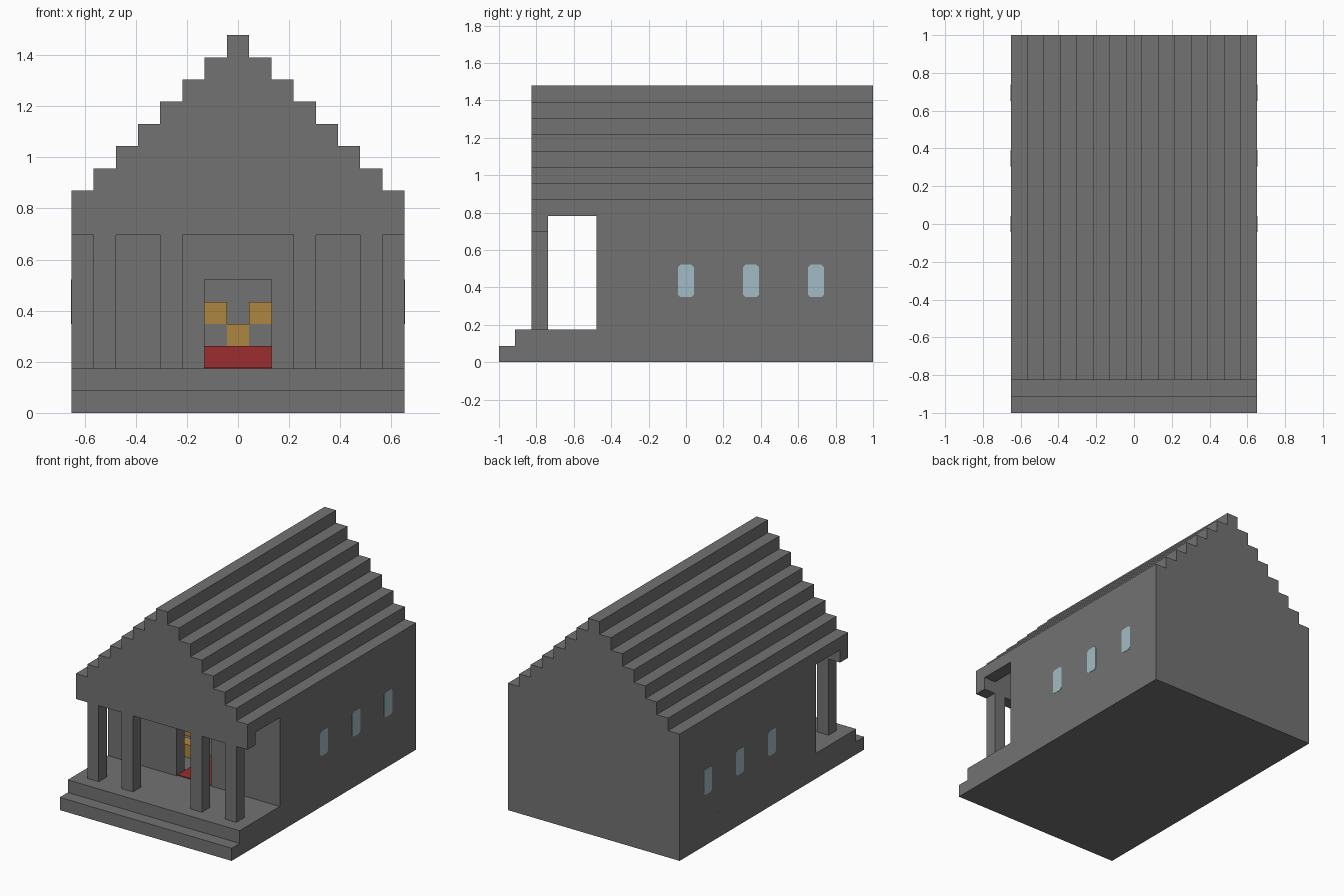
import bpy
import bmesh
import math

if "Cube" in bpy.data.objects:
    bpy.data.objects.remove(bpy.data.objects["Cube"], do_unlink=True)

U = 2 / 23  # one block of the building grid


def material(name, colour):
    m = bpy.data.materials.new(name)
    m.use_nodes = True
    m.diffuse_color = (*colour, 1)
    m.node_tree.nodes["Principled BSDF"].inputs["Base Color"].default_value = (*colour, 1)
    return m


STONE = material("grey stone", (0.17, 0.17, 0.17))
RED = material("red carpet", (0.32, 0.027, 0.029))
WOOD = material("golden wood", (0.42, 0.24, 0.055))
GLASS = material("pale blue glass", (0.36, 0.5, 0.55))


def finish(name, bm, mat):
    bmesh.ops.recalc_face_normals(bm, faces=bm.faces)
    mesh = bpy.data.meshes.new(name)
    bm.to_mesh(mesh)
    bm.free()
    mesh.materials.append(mat)
    ob = bpy.data.objects.new(name, mesh)
    bpy.context.collection.objects.link(ob)
    return ob


def blocks(name, boxes, mat=STONE):
    """One object from boxes given as x, y and z ranges in grid blocks."""
    bm = bmesh.new()
    for ranges in boxes:
        verts = bmesh.ops.create_cube(bm, size=1)["verts"]
        for v in verts:
            v.co = [U * (b if c > 0 else a) for c, (a, b) in zip(v.co, ranges)]
    return finish(name, bm, mat)


# Ground plinth and front step
blocks("front_step", [((-7.5, 7.5), (-11.5, -10.5), (0, 1))])
blocks("plinth", [((-7.5, 7.5), (-10.5, 11.5), (0, 2))])

# Porch pillars and the beam they carry
for i, x in enumerate((-6, -3, 3, 6)):
    blocks(f"pillar_{i + 1}", [((x - .5, x + .5), (-9.5, -8.5), (2, 8))])
blocks("porch_beam", [((-7.5, 7.5), (-9.5, -8.5), (8, 9))])

# Hall walls, with a doorway in the front one
for side, x in (("left", 7), ("right", -7)):
    blocks(f"{side}_wall", [((x - .5, x + .5), (-5.5, 11.5), (2, 9))])
blocks("back_wall", [((-6.5, 6.5), (10.5, 11.5), (2, 9))])
FRONT = (-5.5, -4.5)
blocks("front_wall", [((-6.5, -1.5), FRONT, (2, 9)),
                      ((1.5, 6.5), FRONT, (2, 9)),
                      ((-1.5, 1.5), FRONT, (6, 9))])

# Stepped roof: a pair of long bars per course, closed by a ridge
bars = []
for k in range(7):
    inner, outer = 6.45 - k, 7.5 - k
    for xr in ((inner, outer), (-outer, -inner)):
        bars.append((xr, (-9.5, 11.5), (9 + k, 10 + k)))
bars.append(((-.5, .5), (-9.5, 11.5), (16, 17)))
blocks("stepped_roof", bars)

# Gables filling the roof at the porch, the hall front and the back
for name, yr in (("porch", (-9.5, -8.5)), ("front", FRONT), ("back", (10.5, 11.5))):
    blocks(f"{name}_gable", [((k - 6.45, 6.45 - k), yr, (9 + k, 10 + k))
                             for k in range(7)])

# Side windows: thin plates with clipped corners
for side in (1, -1):
    for i in range(3):
        bm = bmesh.new()
        y, w, h, c = i * 4 * U, .5 * U, U, .014
        half = [(w - c, -h), (w, c - h), (w, h - c), (w - c, h)]
        ring = half + [(-a, b) for a, b in reversed(half)]
        x = side * (7.5 * U - .003)
        face = bm.faces.new([bm.verts.new((x, y + a, 5 * U + b)) for a, b in ring])
        ext = bmesh.ops.extrude_face_region(bm, geom=[face])["geom"]
        bmesh.ops.translate(bm, vec=(side * .005, 0, 0),
                            verts=[g for g in ext if isinstance(g, bmesh.types.BMVert)])
        finish(f"{'left' if side > 0 else 'right'}_window_{i + 1}", bm, GLASS)

# Interior: carpet, pews and altar
blocks("aisle_carpet", [((-1.5, 1.5), (-5.4, 8.5), (2, 2.06))], RED)
blocks("pews", [(xr, (y, y + 1), (2, 3))
                for y in (-2.5, .5, 3.5) for xr in ((-5.5, -1.5), (1.5, 5.5))], WOOD)
blocks("altar_step", [((-2.5, 2.5), (8.5, 10.5), (2, 3))], RED)
blocks("altar", [((-.5, .5), (9.5, 10.5), (3, 4))], WOOD)
for side, x in (("left", 1), ("right", -1)):
    xr = (x - .5, x + .5)
    blocks(f"{side}_altar_stand", [(xr, (9.5, 10.5), (3, 4))])
    blocks(f"{side}_altar_top", [(xr, (9.5, 10.5), (4, 5))], WOOD)
